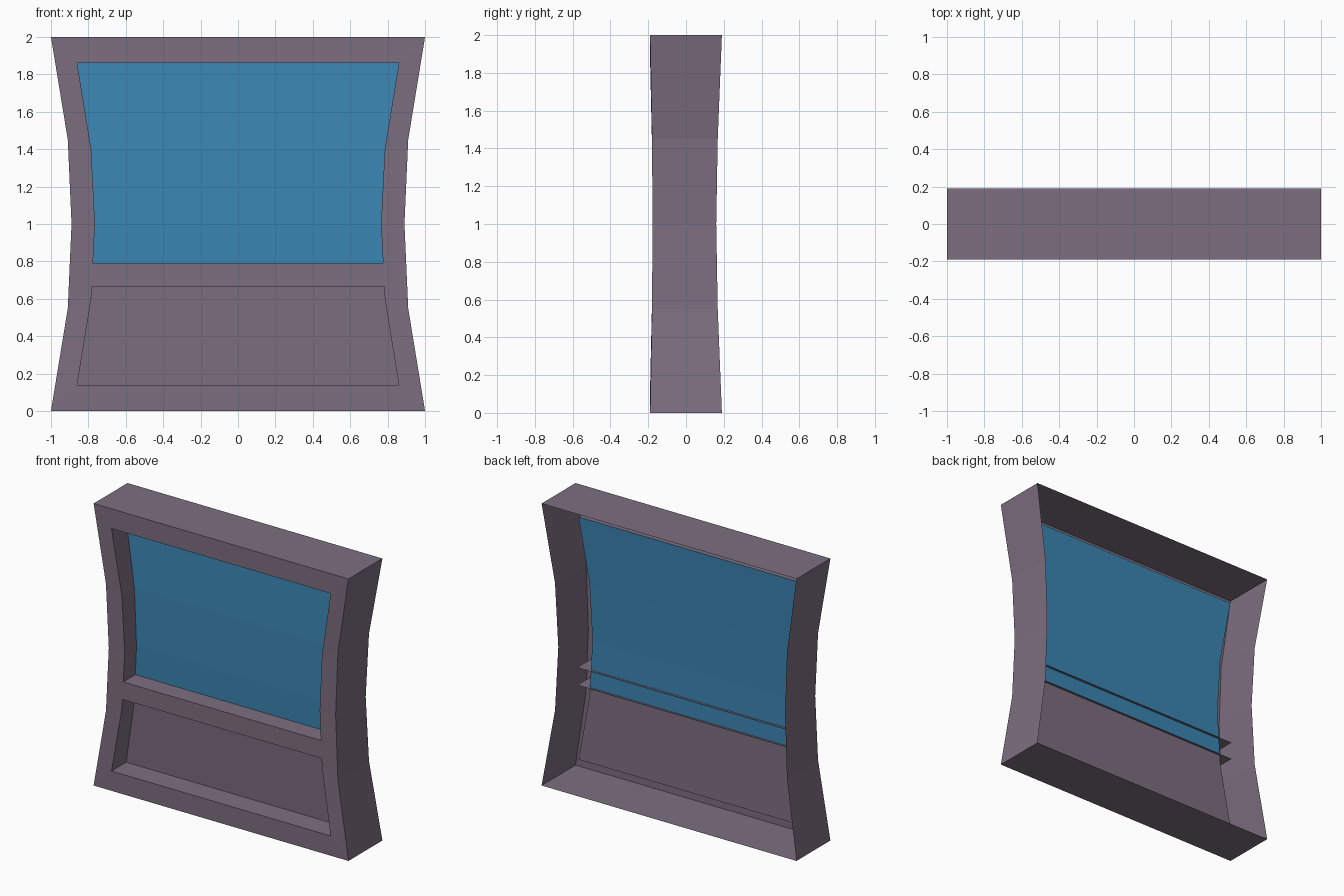
import bpy

if "Cube" in bpy.data.objects:
    bpy.data.objects.remove(bpy.data.objects["Cube"])

# waisted profiles: (z, half width)
OUTER = [(0, 1.0), (0.55, 0.91), (1, 0.89), (1.45, 0.91), (2, 1.0)]
INNER = [(0.14, 0.86), (0.60, 0.785), (1, 0.765), (1.40, 0.785), (1.86, 0.86)]
# depth curves: (z, y)
FRONT = [(0, -0.19), (0.14, -0.19), (0.55, -0.18), (1, -0.177), (1.45, -0.18), (1.86, -0.19), (2, -0.19)]
BACK = [(0, 0.19), (0.55, 0.168), (1, 0.16), (1.45, 0.168), (2, 0.19)]
PANEL = [(0, -0.025), (0.14, -0.025), (0.60, -0.04), (1, -0.045), (1.40, -0.04), (1.86, -0.025), (2, -0.025)]
BAR_LOW, BAR_HIGH = 0.665, 0.79


def lerp(curve, z):
    for (z0, v0), (z1, v1) in zip(curve, curve[1:]):
        if z <= z1:
            return v0 + (v1 - v0) * (z - z0) / (z1 - z0)
    return curve[-1][1]


def material(name, color):
    m = bpy.data.materials.new(name)
    m.diffuse_color = (*color, 1)
    m.use_nodes = True
    m.node_tree.nodes["Principled BSDF"].inputs["Base Color"].default_value = m.diffuse_color
    return m


def mesh(name, verts, faces, mat):
    me = bpy.data.meshes.new(name)
    me.from_pydata(verts, [], faces)
    me.materials.append(mat)
    ob = bpy.data.objects.new(name, me)
    bpy.context.collection.objects.link(ob)
    return ob


def loop(profile, depth):
    """Closed loop: up the right side, down the left side."""
    right = [(x, lerp(depth, z), z) for z, x in profile]
    return right + [(-x, y, z) for x, y, z in reversed(right)]


def bridge(name, a, b, mat):
    n = len(a)
    faces = [(i, (i + 1) % n, n + (i + 1) % n, n + i) for i in range(n)]
    return mesh(name, a + b, faces, mat)


def sheet(name, profile, depth, z0, z1, mat):
    """Curved sheet filling the profile between two heights."""
    zs = [z0] + [z for z, _ in profile if z0 < z < z1] + [z1]
    verts = []
    for z in zs:
        x, y = lerp(profile, z), lerp(depth, z)
        verts += [(-x, y, z), (x, y, z)]
    faces = [(2 * i, 2 * i + 1, 2 * i + 3, 2 * i + 2) for i in range(len(zs) - 1)]
    return mesh(name, verts, faces, mat)


purple = material("muted purple", (0.205, 0.157, 0.214))
blue = material("glass blue", (0.044, 0.24, 0.456))

# open-backed outer shell, front border and recess walls
bridge("outer_wall", loop(OUTER, BACK), loop(OUTER, FRONT), purple)
bridge("front_border", loop(OUTER, FRONT), loop(INNER, FRONT), purple)
bridge("recess_wall", loop(INNER, FRONT), loop(INNER, PANEL), purple)

# recessed window and lower panel
sheet("window_glass", INNER, PANEL, BAR_LOW, 1.86, blue)
sheet("lower_panel", INNER, PANEL, 0.14, BAR_LOW, purple)

# crossbar: front strip and two shelves running past the recess walls
sheet("crossbar_front", INNER, FRONT, BAR_LOW, BAR_HIGH, purple)
for name, z, up in (("crossbar_top", BAR_HIGH, True), ("crossbar_underside", BAR_LOW, False)):
    y = lerp(FRONT, z)
    verts = [(-0.87, y, z), (0.87, y, z), (0.87, -0.025, z), (-0.87, -0.025, z)]
    mesh(name, verts, [(0, 1, 2, 3) if up else (3, 2, 1, 0)], purple)
